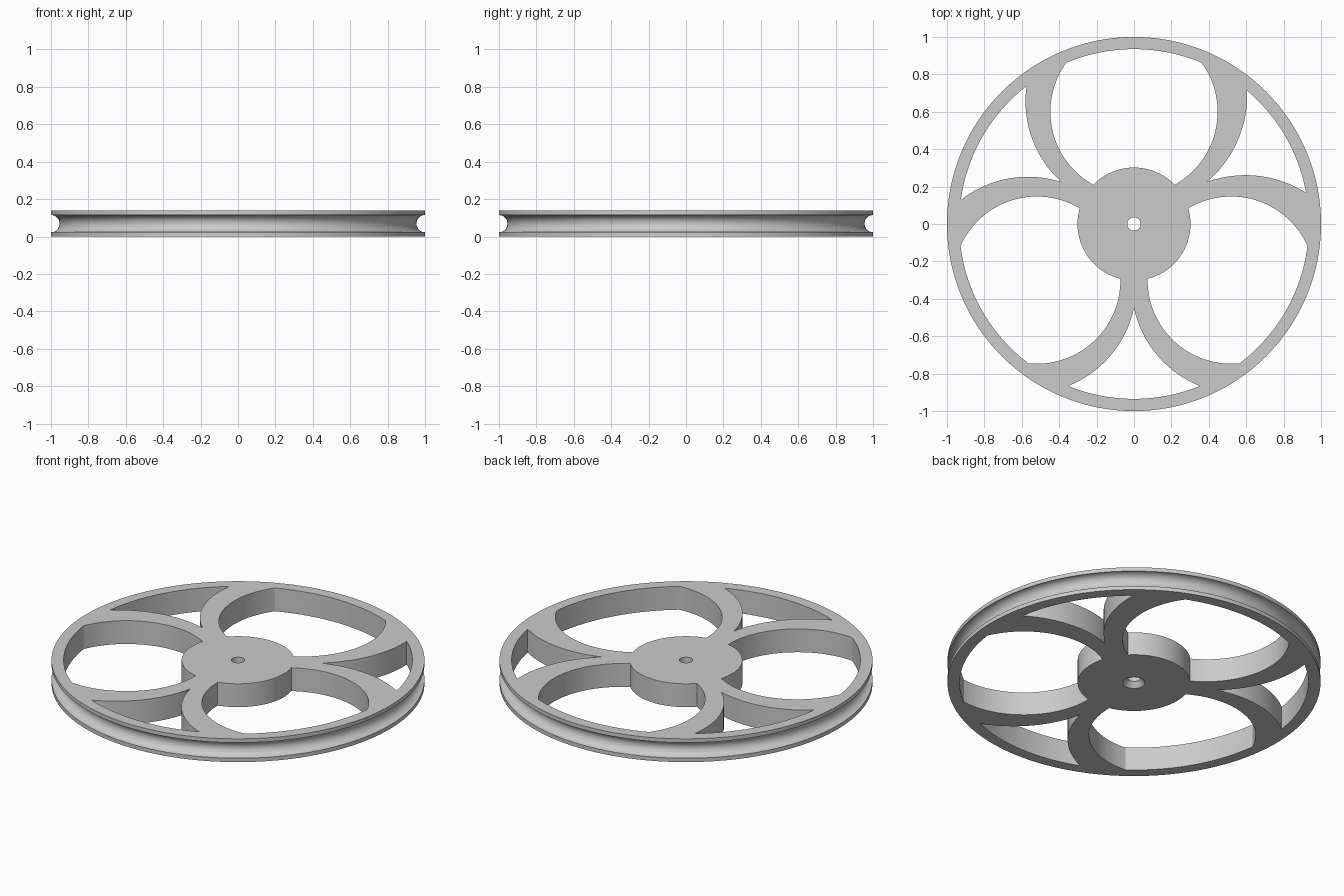
import bpy, bmesh, math
from math import cos, sin, pi, acos, atan2, sqrt, radians

if "Cube" in bpy.data.objects:
    bpy.data.objects.remove(bpy.data.objects["Cube"], do_unlink=True)

HEIGHT = 0.138
RIM_IN, HUB, BORE = 0.935, 0.302, 0.036
SEGMENTS = 192

grey = bpy.data.materials.new("plain grey")
grey.use_nodes = True
colour = (0.6, 0.6, 0.6, 1)
grey.diffuse_color = colour
grey.node_tree.nodes["Principled BSDF"].inputs["Base Color"].default_value = colour


def make_object(name, bm):
    bmesh.ops.recalc_face_normals(bm, faces=bm.faces)
    mesh = bpy.data.meshes.new(name)
    bm.to_mesh(mesh)
    bm.free()
    mesh.materials.append(grey)
    obj = bpy.data.objects.new(name, mesh)
    bpy.context.collection.objects.link(obj)
    return obj


def lathe(name, profile):
    """Spin a closed (radius, z) profile around the z axis."""
    bm = bmesh.new()
    rings = []
    for i in range(SEGMENTS):
        a = 2 * pi * i / SEGMENTS
        rings.append([bm.verts.new((r * cos(a), r * sin(a), z)) for r, z in profile])
    n = len(profile)
    for i in range(SEGMENTS):
        p, q = rings[i], rings[(i + 1) % SEGMENTS]
        for j in range(n):
            k = (j + 1) % n
            bm.faces.new((p[j], q[j], q[k], p[k]))
    return make_object(name, bm)


def prism(name, outline, turn):
    """Upright cutter from a 2D outline, turned around the z axis."""
    bm = bmesh.new()
    c, s = cos(turn), sin(turn)
    base = bm.faces.new([bm.verts.new((x * c - y * s, x * s + y * c, -0.1)) for x, y in outline])
    top = bmesh.ops.extrude_face_region(bm, geom=[base])["geom"]
    verts = [v for v in top if isinstance(v, bmesh.types.BMVert)]
    bmesh.ops.translate(bm, verts=verts, vec=(0, 0, HEIGHT + 0.2))
    return make_object(name, bm)


def arc(cx, cy, r, start, end, steps):
    return [(cx + r * cos(start + (end - start) * i / steps),
             cy + r * sin(start + (end - start) * i / steps)) for i in range(steps + 1)]


def crossing(radius, d, r):
    """Half angle at which a circle (distance d, radius r) meets a centred circle."""
    return acos((radius**2 + d**2 - r**2) / (2 * radius * d))


def round_opening(d=0.6, r=0.447):
    """Round window, trimmed by the rim outside and the hub inside."""
    a_rim, a_hub = crossing(RIM_IN, d, r), crossing(HUB, d, r)
    t_rim = atan2(RIM_IN * sin(a_rim), RIM_IN * cos(a_rim) - d)
    t_hub = atan2(HUB * sin(a_hub), HUB * cos(a_hub) - d)
    return (arc(0, 0, RIM_IN, -a_rim, a_rim, 24)[:-1]
            + arc(d, 0, r, t_rim, t_hub, 32)[:-1]
            + arc(0, 0, HUB, a_hub, -a_hub, 28)[:-1]
            + arc(d, 0, r, -t_hub, -t_rim, 32)[:-1])


def pointed_opening(d, r):
    """Three-cornered window between two neighbouring curved spokes."""
    half = pi / 3 - crossing(RIM_IN, d, r)
    cx, cy = d * cos(pi / 3), d * sin(pi / 3)
    tip = d / 2 + sqrt(r * r - 0.75 * d * d)
    t_rim = atan2(RIM_IN * sin(half) - cy, RIM_IN * cos(half) - cx)
    t_tip = atan2(-cy, tip - cx)
    side = arc(cx, cy, r, t_rim, t_tip, 28)
    other = [(x, -y) for x, y in reversed(side)]
    return arc(0, 0, RIM_IN, -half, half, 24)[:-1] + side[:-1] + other[:-1]


# Wheel body: countersunk bore, flat faces and a half-round groove in the rim
mid, groove = HEIGHT / 2, 0.046
profile = [(0.06, 0), (1, 0)]
profile += [(1 - groove * sin(pi * i / 20), mid - groove * cos(pi * i / 20)) for i in range(21)]
profile += [(1, HEIGHT), (BORE, HEIGHT), (BORE, 0.03)]
wheel = lathe("pulley_wheel", profile)

# Window cutters: three round ones, three pointed ones between them
cutters = [prism("round_cutter", round_opening(), radians(a)) for a in (90, 210, 330)]
for angle, d, r in ((270, 0.655, 0.58), (150, 0.655, 0.58), (30, 0.688, 0.605)):
    cutters.append(prism("pointed_cutter", pointed_opening(d, r), radians(angle)))

bpy.ops.object.select_all(action="DESELECT")
bpy.context.view_layer.objects.active = wheel
wheel.select_set(True)
for cutter in cutters:
    cutter.hide_render = True
    mod = wheel.modifiers.new("window", "BOOLEAN")
    mod.operation = "DIFFERENCE"
    mod.solver = "EXACT"
    mod.object = cutter
    bpy.ops.object.modifier_apply(modifier=mod.name)
    bpy.data.objects.remove(cutter, do_unlink=True)

# Smooth curved walls, crisp rims
bpy.ops.object.shade_smooth_by_angle(angle=radians(25))
